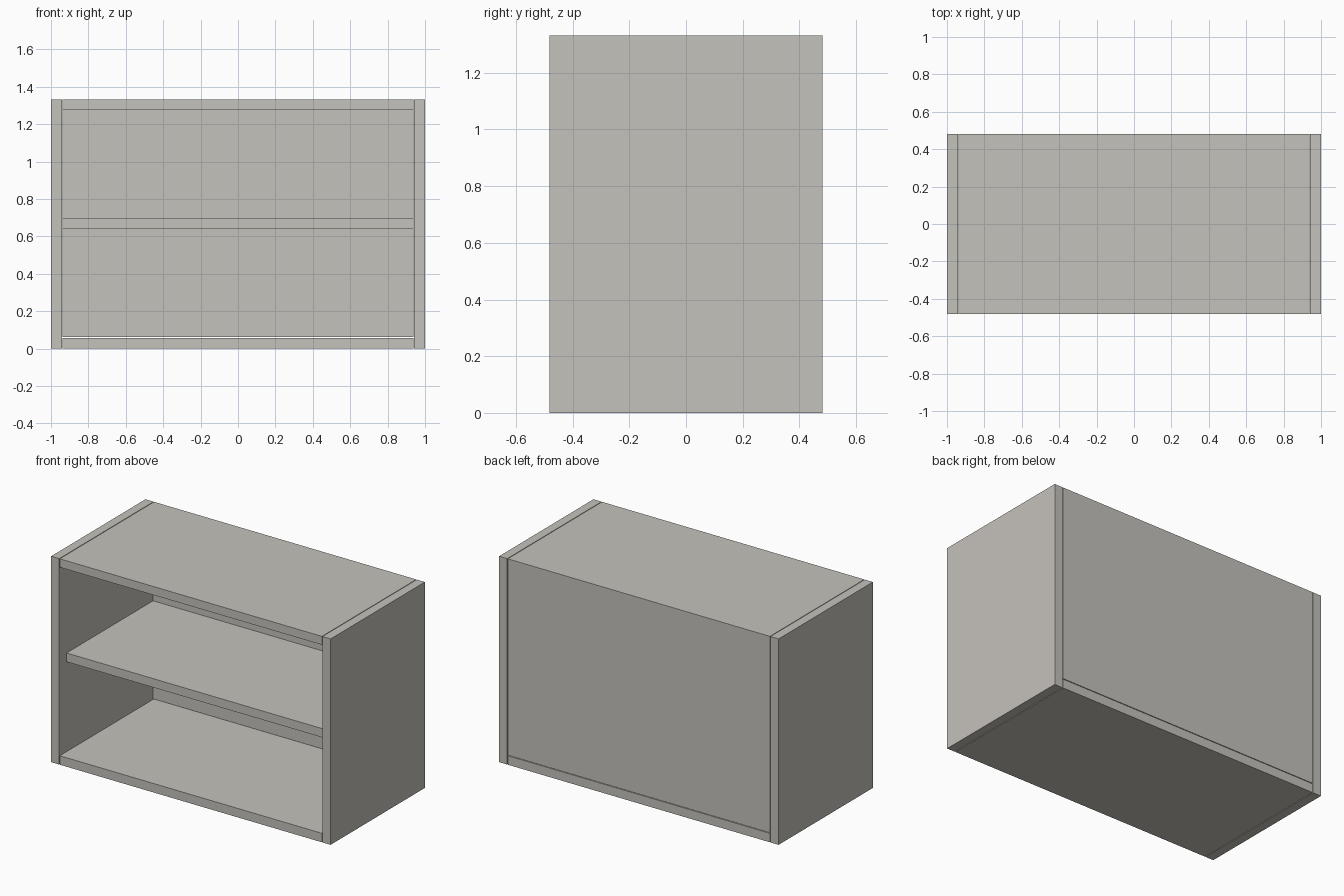
import bpy

cube = bpy.data.objects.get("Cube")
if cube:
    bpy.data.objects.remove(cube, do_unlink=True)

# Overall size, board thickness and joint clearance
W, D, H = 2.0, 0.964, 1.332
T, GAP, BACK = 0.058, 0.004, 0.01
inner = W / 2 - T - GAP
front, rear = -D / 2, D / 2

board_mat = bpy.data.materials.new("warm grey board")
color = (0.56, 0.54, 0.5, 1)
board_mat.diffuse_color = color
board_mat.use_nodes = True
board_mat.node_tree.nodes["Principled BSDF"].inputs["Base Color"].default_value = color


def board(name, x, y, z):
    """Flat board spanning the given (min, max) ranges."""
    bpy.ops.mesh.primitive_cube_add(size=1, location=[sum(r) / 2 for r in (x, y, z)])
    obj = bpy.context.object
    obj.name = name
    obj.scale = [r[1] - r[0] for r in (x, y, z)]
    bpy.ops.object.transform_apply(location=False, rotation=False, scale=True)
    obj.data.materials.append(board_mat)
    return obj


# Side boards
board("left_side", (W / 2 - T, W / 2), (front, rear), (0, H))
board("right_side", (-W / 2, -W / 2 + T), (front, rear), (0, H))

# Horizontal boards
span = (-inner, inner)
board("bottom_board", span, (front, rear), (0, T))
board("top_board", span, (front, rear - BACK), (H - T + 0.003, H))
board("middle_shelf", span, (front + 0.07, rear - BACK), (0.639, 0.696))

# Thin back, standing on the bottom board
board("back_panel", span, (rear - BACK, rear), (T + GAP, H))
